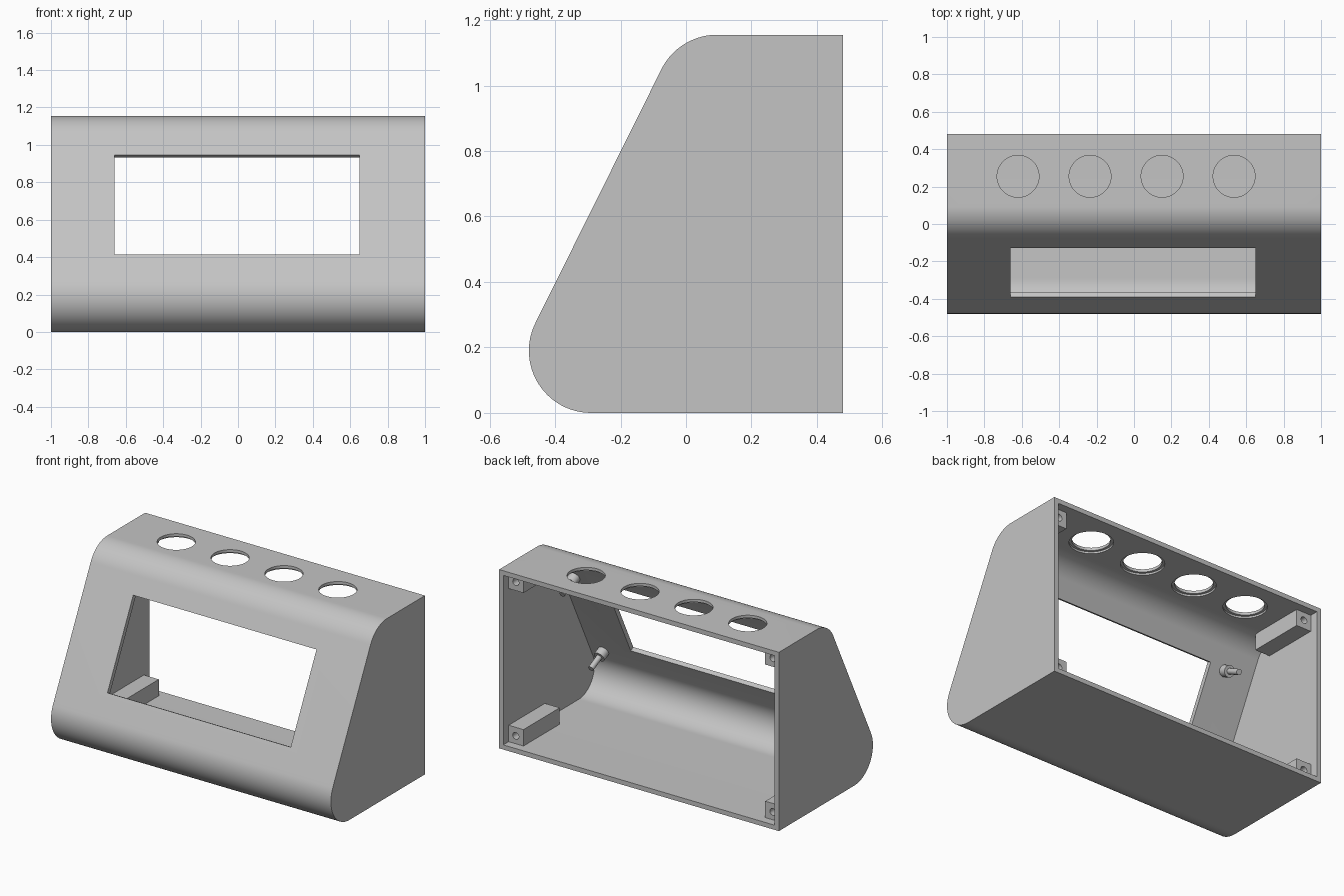
import bpy
import bmesh
from math import sin, cos, pi, atan2
from mathutils import Matrix, Vector

cube = bpy.data.objects.get("Cube")
if cube:
    bpy.data.objects.remove(cube, do_unlink=True)

WALL = 0.03            # shell thickness
BACK = 0.48            # y of the open back
HEIGHT = 1.155
RADIUS = 0.19          # rounded front corners
LOW = Vector((-0.29, RADIUS))             # corner centres in (y, z)
HIGH = Vector((0.095, HEIGHT - RADIUS))
LEAN = atan2(HIGH.x - LOW.x, HIGH.y - LOW.y)  # lean of the front panel

grey = bpy.data.materials.new("light grey plastic")
grey.use_nodes = True
grey.diffuse_color = (0.55, 0.55, 0.55, 1)
grey.node_tree.nodes["Principled BSDF"].inputs["Base Color"].default_value = (0.55, 0.55, 0.55, 1)


def finish(name, bm):
    bmesh.ops.recalc_face_normals(bm, faces=bm.faces)
    mesh = bpy.data.meshes.new(name)
    bm.to_mesh(mesh)
    bm.free()
    mesh.materials.append(grey)
    obj = bpy.data.objects.new(name, mesh)
    bpy.context.collection.objects.link(obj)
    return obj


def box(name, size, matrix):
    bm = bmesh.new()
    bmesh.ops.create_cube(bm, size=1, matrix=matrix @ Matrix.Diagonal((*size, 1)))
    return finish(name, bm)


def cylinder(name, radius, length, matrix, sides=64):
    """Cylinder that starts at the matrix origin and runs along its z axis."""
    bm = bmesh.new()
    bmesh.ops.create_cone(bm, cap_ends=True, segments=sides, radius1=radius, radius2=radius,
                          depth=length, matrix=matrix @ Matrix.Translation((0, 0, length / 2)))
    return finish(name, bm)


def wedge(name, inset, half_width, back):
    """Leaning rounded profile, extruded along x."""
    r = RADIUS - inset
    steps = 24
    points = [(back, inset)]
    for i in range(steps + 1):
        a = -pi / 2 - (pi / 2 + LEAN) * i / steps
        points.append((LOW.x + r * cos(a), LOW.y + r * sin(a)))
    for i in range(steps + 1):
        a = pi - LEAN - (pi / 2 - LEAN) * i / steps
        points.append((HIGH.x + r * cos(a), HIGH.y + r * sin(a)))
    points.append((back, HEIGHT - inset))
    bm = bmesh.new()
    face = bm.faces.new([bm.verts.new((-half_width, y, z)) for y, z in points])
    ext = bmesh.ops.extrude_face_region(bm, geom=[face])
    verts = [g for g in ext["geom"] if isinstance(g, bmesh.types.BMVert)]
    bmesh.ops.translate(bm, verts=verts, vec=(2 * half_width, 0, 0))
    return finish(name, bm)


def cut(target, cutter):
    mod = target.modifiers.new("cut", 'BOOLEAN')
    mod.operation = 'DIFFERENCE'
    mod.solver = 'EXACT'
    mod.object = cutter
    bpy.context.view_layer.objects.active = target
    bpy.ops.object.modifier_apply(modifier=mod.name)
    bpy.data.objects.remove(cutter, do_unlink=True)


def smooth(obj):
    bpy.ops.object.select_all(action='DESELECT')
    obj.select_set(True)
    bpy.context.view_layer.objects.active = obj
    bpy.ops.object.shade_smooth_by_angle(angle=0.5)


def on_panel(x, along, depth):
    """Frame on the front panel: y points inward, z up the slope."""
    middle = (LOW + HIGH) / 2 + RADIUS * Vector((-cos(LEAN), sin(LEAN)))
    return (Matrix.Translation((0, middle.x, middle.y)) @ Matrix.Rotation(-LEAN, 4, 'X')
            @ Matrix.Translation((x, depth, along)))


# Hollow shell, open at the back
shell = wedge("enclosure_shell", 0, 1, BACK)
cut(shell, wedge("cavity", WALL, 1 - WALL, BACK + 0.2))

# Display window, cut square to the leaning panel
cut(shell, box("window_cutter", (1.31, 0.2, 0.592), on_panel(-0.005, 0.02, 0)))

# Four round holes in the top, each with a shallow recess underneath
for i in range(4):
    x = -0.62 + 0.385 * i
    cut(shell, cylinder("hole_cutter", 0.112, 0.2, Matrix.Translation((x, 0.255, 1.05))))
    cut(shell, cylinder("recess_cutter", 0.128, 0.087, Matrix.Translation((x, 0.255, 1.05))))
smooth(shell)

# Corner blocks with screw holes for the back cover
SIZE, LENGTH, FRONT = 0.11, 0.37, 0.055
for side, sx in (("left", 1), ("right", -1)):
    for level, z in (("lower", WALL + SIZE / 2 - 0.004), ("upper", HEIGHT - WALL - SIZE / 2 + 0.004)):
        x = sx * (1 - WALL - SIZE / 2 + 0.004)
        block = box(f"{level}_{side}_screw_block", (SIZE, LENGTH, SIZE),
                    Matrix.Translation((x, FRONT + LENGTH / 2, z)))
        drill = Matrix.Translation((x, BACK, z)) @ Matrix.Rotation(pi / 2, 4, 'X')
        cut(block, cylinder("drill", 0.022, 0.25, drill, 24))
        smooth(block)

# Stepped pegs around the window for the display board
for side, x in (("left", 0.87), ("right", -0.77)):
    for level, along in (("lower", -0.36), ("upper", 0.3)):
        frame = on_panel(x, along, WALL - 0.005) @ Matrix.Rotation(-pi / 2, 4, 'X')
        smooth(cylinder(f"{level}_{side}_peg_base", 0.036, 0.055, frame, 32))
        smooth(cylinder(f"{level}_{side}_peg_pin", 0.018, 0.15, frame, 24))
